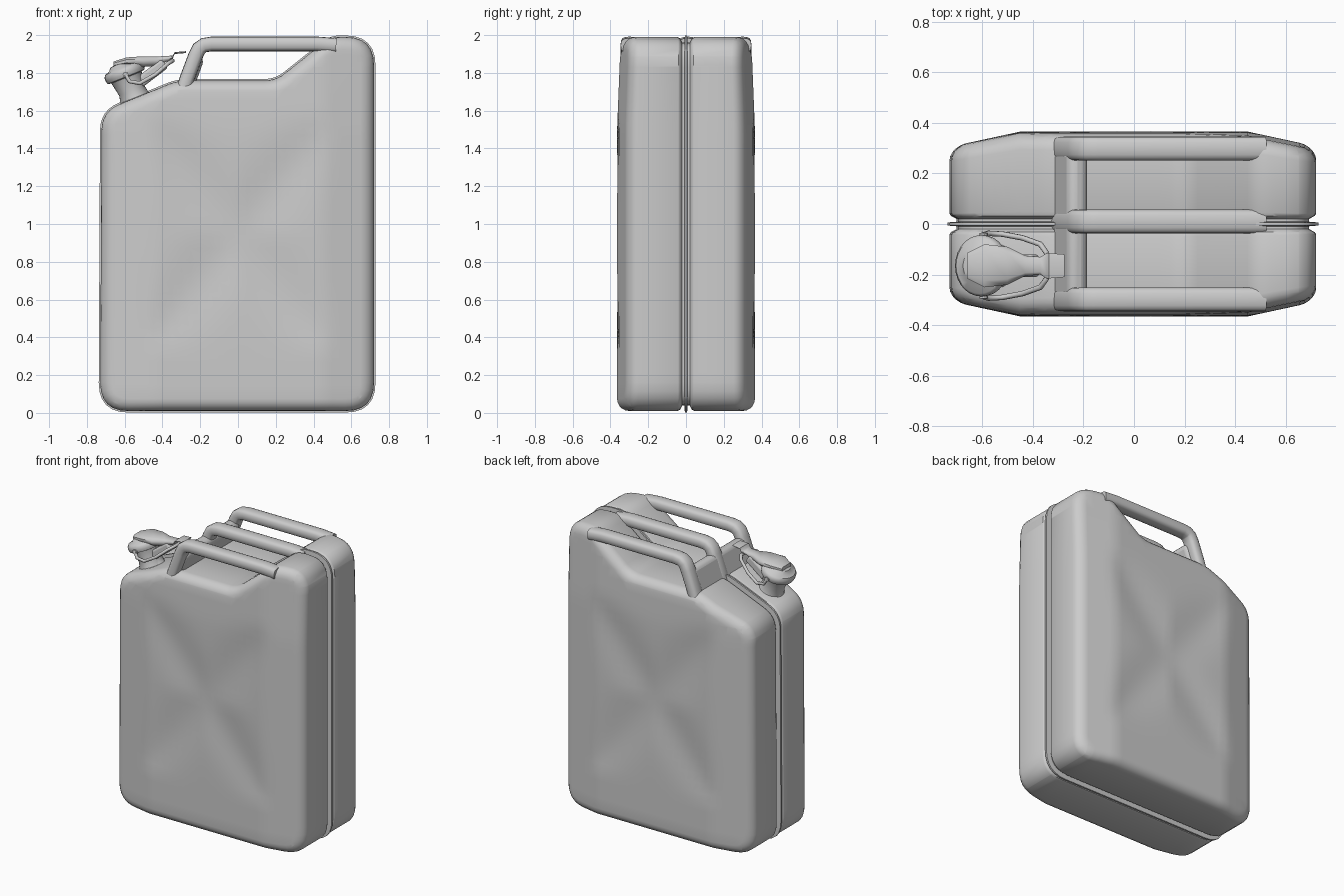
import bpy, bmesh, math
from mathutils import Vector, Matrix

if "Cube" in bpy.data.objects:
    bpy.data.objects.remove(bpy.data.objects["Cube"])


def finish(bm, name, angle=40):
    bmesh.ops.recalc_face_normals(bm, faces=bm.faces[:])
    me = bpy.data.meshes.new(name)
    bm.to_mesh(me)
    bm.free()
    ob = bpy.data.objects.new(name, me)
    bpy.context.collection.objects.link(ob)
    smooth(ob, angle)
    return ob


def smooth(ob, angle=40):
    bpy.ops.object.select_all(action='DESELECT')
    ob.select_set(True)
    bpy.context.view_layer.objects.active = ob
    bpy.ops.object.shade_smooth_by_angle(angle=math.radians(angle))


def loft(bm, rings, caps=True):
    vs = [[bm.verts.new(p) for p in r] for r in rings]
    n = len(vs[0])
    for a, b in zip(vs, vs[1:]):
        for i in range(n):
            j = (i + 1) % n
            bm.faces.new((a[i], a[j], b[j], b[i]))
    if caps:
        bm.faces.new(vs[0])
        bm.faces.new(vs[-1])


def rounded(corners, steps=6):
    pts = []
    for i, (x, z, c) in enumerate(corners):
        p = Vector((x, z))
        a = Vector(corners[i - 1][:2]) - p
        b = Vector(corners[(i + 1) % len(corners)][:2]) - p
        a, b = p + a.normalized() * c, p + b.normalized() * c
        for k in range(steps + 1):
            t = k / steps
            pts.append(a * (1 - t) ** 2 + p * 2 * t * (1 - t) + b * t * t)
    return pts


def inset(pts, d):
    out = []
    for i, p in enumerate(pts):
        e1 = (p - pts[i - 1]).normalized()
        e2 = (pts[(i + 1) % len(pts)] - p).normalized()
        n1, n2 = Vector((-e1.y, e1.x)), Vector((-e2.y, e2.x))
        out.append(p + (n1 + n2) / (1 + n1.dot(n2)) * d)
    return out


# Body: side outline lofted through the depth, with seam groove and rounded rims
outline = rounded([(-0.73, 0.01, .15), (0.72, 0.01, .15), (0.72, 1.99, .15),
                   (0.49, 1.99, .05), (0.20, 1.76, .06), (-0.32, 1.76, .06),
                   (-0.722, 1.595, .10)])
Y, R = 0.365, 0.065
half = [(0.006, -0.008), (0.009, 0.028), (0.02, 0.028), (0.032, 0.006), (0.05, 0)]
for k in range(6):
    a = math.radians(18 * k)
    half.append((Y - R + R * math.sin(a), R * (1 - math.cos(a))))
layers = [(-y, d) for y, d in reversed(half)] + half
bm = bmesh.new()
loft(bm, [[(p.x, y, p.y) for p in inset(outline, d)] for y, d in layers])
for axis, lo, n in (((1, 0, 0), -0.65, 27), ((0, 0, 1), 0.15, 30)):
    for i in range(n):
        co = Vector(axis) * (lo + i * (0.05 if axis[0] else 0.06))
        bmesh.ops.bisect_plane(bm, geom=bm.verts[:] + bm.edges[:] + bm.faces[:],
                               plane_co=co, plane_no=axis)


def taper(x, z):
    fx = 1 - 0.16 * max(0, (abs(x) - 0.45) / 0.27)
    return fx * (1 - 0.055 * max(0, (z - 1.5) / 0.5))


def pressed_cross(x, z):
    u, v = x / 0.5, (z - 0.95) / 0.62
    d = min(abs(u - v), abs(u + v))
    fade = max(0, 1 - max(abs(u), abs(v)) ** 4)
    return 0.02 * math.exp(-(d / 0.4) ** 2) * fade


for v in bm.verts:
    x, y, z = v.co
    if abs(y) > 0.05:
        y *= taper(x, z)
    if abs(v.co.y) > Y - 0.001:
        y -= math.copysign(pressed_cross(x, z), y)
    v.co.y = y
finish(bm, "can_body", 35)


# Three carrying handles: rounded bars swept along one path
def bar(name, y, path, hw, hh, n=16):
    bm = bmesh.new()
    rings = []
    for i, p in enumerate(path):
        p = Vector((p[0], y, p[1]))
        q0, q1 = path[max(i - 1, 0)], path[min(i + 1, len(path) - 1)]
        t = Vector((q1[0] - q0[0], 0, q1[1] - q0[1])).normalized()
        up = Vector((-t.z, 0, t.x))
        ring = []
        for k in range(n):
            c, s = math.cos(math.tau * k / n), math.sin(math.tau * k / n)
            c, s = (math.copysign(abs(w) ** 0.7, w) for w in (c, s))
            ring.append(p + Vector((0, c * hw, 0)) + up * s * hh)
        rings.append(ring)
    loft(bm, rings)
    finish(bm, name, 60)


handle_path = [(-0.305, 1.66), (-0.27, 1.77), (-0.225, 1.89), (-0.205, 1.93),
               (-0.18, 1.947), (-0.14, 1.953), (0.42, 1.953), (0.52, 1.945)]
for name, y in (("front_handle", -0.298), ("middle_handle", 0.01), ("back_handle", 0.298)):
    bar(name, y, handle_path, 0.048, 0.039)


# Cross wall tying the handle legs together
def block(name, loc, size, rot, bevel):
    bpy.ops.mesh.primitive_cube_add(size=1, location=loc, rotation=(0, rot, 0))
    ob = bpy.context.object
    ob.name = name
    ob.scale = size
    bpy.ops.object.transform_apply(location=False, rotation=False, scale=True)
    m = ob.modifiers.new("round", 'BEVEL')
    m.width, m.segments = bevel, 4
    smooth(ob, 40)
    return ob


block("handle_cross_wall", (-0.25, 0, 1.80), (0.085, 0.6, 0.2), 0.35, 0.035)

# Spout neck and cap: one turned profile tilted square to the shoulder
SY = -0.165
tilt = Matrix.Translation((-0.54, SY, 1.65)) @ Matrix.Rotation(-0.38, 4, 'Y')


def turned(name, prof, n=28):
    bm = bmesh.new()
    loft(bm, [[tilt @ Vector((r * math.cos(math.tau * k / n),
                              r * 1.1 * math.sin(math.tau * k / n), h))
               for k in range(n)] for r, h in prof])
    return finish(bm, name, 40)


turned("spout_neck", [(0.13, -0.03), (0.105, 0.0), (0.08, 0.02), (0.072, 0.06), (0.085, 0.13),
                      (0.09, 0.15)])
turned("spout_cap", [(0.085, 0.135), (0.105, 0.14), (0.11, 0.155), (0.11, 0.175),
                     (0.10, 0.19), (0.075, 0.197), (0.06, 0.215), (0.03, 0.22)])

# Cap lever: tapering strip with a raised thumb tab
bm = bmesh.new()
lever = [(-0.66, 1.845, .05, .015), (-0.59, 1.862, .085, .02), (-0.50, 1.86, .075, .028),
         (-0.43, 1.862, .04, .025), (-0.37, 1.876, .035, .014), (-0.345, 1.885, .05, .008),
         (-0.335, 1.905, .05, .005), (-0.275, 1.91, .045, .005)]
loft(bm, [[(x, SY + sy * w, z + sz * h) for sy, sz in
           ((-1, -.4), (-.7, -1), (.7, -1), (1, -.4), (1, .4), (.7, 1), (-.7, 1), (-1, .4))]
          for x, z, w, h in lever])
finish(bm, "cap_lever", 50)
block("cap_latch", (-0.455, SY, 1.80), (0.17, 0.09, 0.06), -0.65, 0.015)


# Wire bail around the cap, and hinge pin
def wire(name, pts, r):
    cu = bpy.data.curves.new(name, 'CURVE')
    cu.dimensions, cu.bevel_depth, cu.bevel_resolution = '3D', r, 2
    cu.use_fill_caps = True
    sp = cu.splines.new('POLY')
    sp.points.add(len(pts) - 1)
    for p, q in zip(sp.points, pts):
        p.co = (*q, 1)
    ob = bpy.data.objects.new(name, cu)
    bpy.context.collection.objects.link(ob)
    bpy.ops.object.select_all(action='DESELECT')
    ob.select_set(True)
    bpy.context.view_layer.objects.active = ob
    bpy.ops.object.convert(target='MESH')
    smooth(bpy.context.object, 50)


side = [(-0.60, .12, 1.80), (-0.575, .128, 1.755), (-0.52, .125, 1.745),
        (-0.44, .11, 1.79), (-0.37, .085, 1.85), (-0.345, .05, 1.865)]
wire("cap_bail", [(x, SY - y, z) for x, y, z in side] +
     [(x, SY + y, z) for x, y, z in reversed(side)], 0.011)
wire("hinge_pin", [(-0.595, SY - 0.13, 1.79), (-0.595, SY + 0.13, 1.79)], 0.016)
